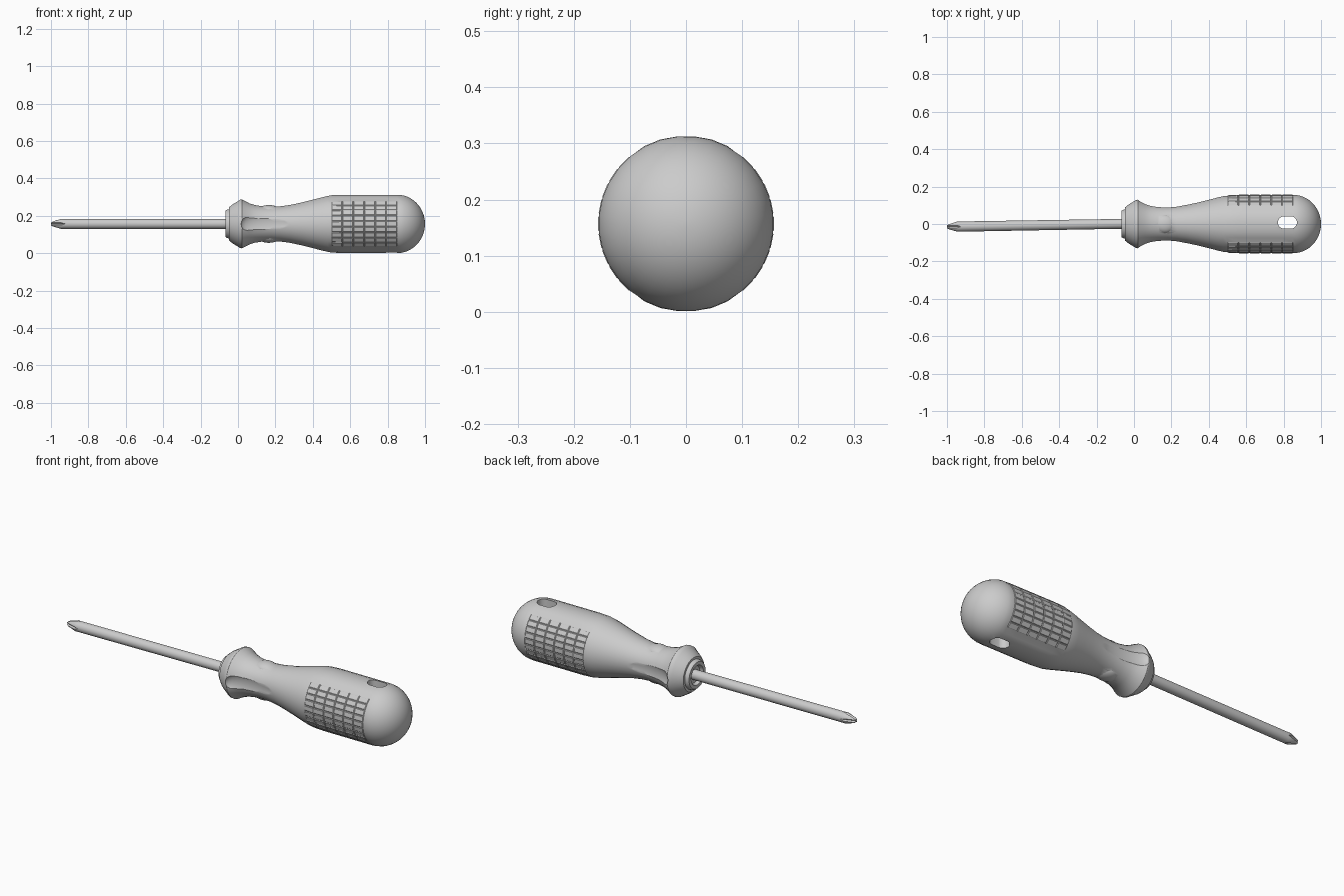
import bpy, bmesh, math
from mathutils import Vector, Matrix

if "Cube" in bpy.data.objects:
    bpy.data.objects.remove(bpy.data.objects["Cube"], do_unlink=True)

AXIS_Z = 0.157
grey = bpy.data.materials.new("plain grey")
grey.use_nodes = True
grey.diffuse_color = (0.6, 0.6, 0.6, 1)
grey.node_tree.nodes["Principled BSDF"].inputs["Base Color"].default_value = (0.6, 0.6, 0.6, 1)


def add_object(name, bm):
    bmesh.ops.recalc_face_normals(bm, faces=bm.faces)
    mesh = bpy.data.meshes.new(name)
    bm.to_mesh(mesh)
    bm.free()
    mesh.materials.append(grey)
    obj = bpy.data.objects.new(name, mesh)
    bpy.context.collection.objects.link(obj)
    return obj


def activate(obj):
    bpy.ops.object.select_all(action='DESELECT')
    obj.select_set(True)
    bpy.context.view_layer.objects.active = obj


def boolean(obj, tool, operation='DIFFERENCE'):
    tool.hide_render = True
    activate(obj)
    mod = obj.modifiers.new("cut", 'BOOLEAN')
    mod.operation, mod.object, mod.solver = operation, tool, 'EXACT'
    bpy.ops.object.modifier_apply(modifier=mod.name)
    bpy.data.objects.remove(tool, do_unlink=True)


def smooth(obj, degrees):
    activate(obj)
    bpy.ops.object.shade_smooth_by_angle(angle=math.radians(degrees))


def lathe(profile, segments, flat=1.0):
    """Turn (x, radius) points around the x axis, trimming the top and bottom flat."""
    bm = bmesh.new()
    rings = []
    for x, r in profile:
        ring = []
        for i in range(segments):
            a = math.tau * (i + 0.5) / segments
            z = max(-flat, min(flat, r * math.sin(a)))
            ring.append(bm.verts.new((x, r * math.cos(a), z)))
        rings.append(ring)
    for a, b in zip(rings, rings[1:]):
        for i in range(segments):
            j = (i + 1) % segments
            bm.faces.new((a[i], a[j], b[j], b[i]))
    bm.faces.new(rings[0])
    bm.faces.new(rings[-1])
    return bm


def ellipsoid(name, centre, size):
    bm = bmesh.new()
    bmesh.ops.create_uvsphere(bm, u_segments=32, v_segments=20, radius=1)
    bmesh.ops.transform(bm, matrix=Matrix.Translation(centre) @ Matrix.Diagonal((*size, 1)),
                        verts=bm.verts)
    return add_object(name, bm)


# Handle: collar, waist, straight grip and domed end
profile = [(-0.05, 0.045), (-0.067, 0.052), (-0.067, 0.07), (-0.06, 0.076), (-0.047, 0.078),
           (-0.047, 0.09), (-0.03, 0.104), (0.0, 0.122), (0.012, 0.13), (0.022, 0.131),
           (0.035, 0.124), (0.06, 0.111), (0.09, 0.101), (0.13, 0.095), (0.18, 0.092),
           (0.23, 0.095), (0.28, 0.102), (0.34, 0.115), (0.4, 0.13), (0.45, 0.143), (0.48, 0.15)]
R, COLUMNS, START, END = 0.157, 6, 0.5, 0.85
profile += [(START + (END - START) * i / COLUMNS, R if i else 0.154) for i in range(COLUMNS + 1)]
for i in range(1, 13):
    a = math.pi / 2 * i / 12.3
    profile.append((END + 0.15 * math.sin(a), R * math.cos(a)))
bm = lathe(profile, 32, flat=0.1555)

# Grip pads: raised blocks between shallow grooves on both sides
pads = []
for f in bm.faces:
    c = f.calc_center_median()
    if START < c.x < END and abs(c.z) < 0.115 and len(f.verts) == 4:
        pads.append(f)
bmesh.ops.recalc_face_normals(bm, faces=bm.faces)
for v in {v for f in pads for v in f.verts}:
    v.co.y *= 0.985
    v.co.z *= 0.985
bmesh.ops.inset_individual(bm, faces=pads, thickness=0.005, depth=0.0025)
handle = add_object("handle", bm)

# Thumb rests: small raised ovals above and below, broad scoops on the sides
for s in (-1, 1):
    boolean(handle, ellipsoid("oval", (0.165, 0, s * 0.07), (0.06, 0.05, 0.031)), 'UNION')
    boolean(handle, ellipsoid("scoop", (0.165, s * 0.135, 0), (0.15, 0.049, 0.085)))

# Hanging hole: rounded slot straight through the domed end
bm = bmesh.new()
outline = []
for i in range(32):
    a = math.tau * (i + 0.5) / 32
    x = 0.033 * math.cos(a) + math.copysign(0.018, math.cos(a))
    outline.append(bm.verts.new((0.82 + x, 0.008 + 0.033 * math.sin(a), -0.3)))
base = bm.faces.new(outline)
top = bmesh.ops.extrude_face_region(bm, geom=[base])["geom"]
bmesh.ops.translate(bm, vec=(0, 0, 0.6), verts=[g for g in top if isinstance(g, bmesh.types.BMVert)])
boolean(handle, add_object("slot", bm))
handle.location.z = AXIS_Z
smooth(handle, 32)

# Shaft: slim rod narrowing to a blunt point
bm = lathe([(-1.0, 0.009), (-0.992, 0.014), (-0.945, 0.028), (-0.93, 0.0275), (-0.04, 0.0265)], 24)
shaft = add_object("shaft", bm)

# Cross tip: four sloping V-shaped flutes
for i in range(4):
    bm = bmesh.new()
    bmesh.ops.create_cube(bm, size=1)
    m = (Matrix.Rotation(i * math.pi / 2, 4, 'X')
         @ Matrix.Translation((-0.975, 0, 0.036))
         @ Matrix.Rotation(math.radians(-18), 4, 'Y')
         @ Matrix.Rotation(math.pi / 4, 4, 'X')
         @ Matrix.Diagonal((0.14, 0.034, 0.034, 1)))
    bmesh.ops.transform(bm, matrix=m, verts=bm.verts)
    boolean(shaft, add_object("flute", bm))

# The rod leans slightly to the front
shaft.location = (0, 0.002, AXIS_Z)
shaft.rotation_euler.z = 0.017
smooth(shaft, 35)
